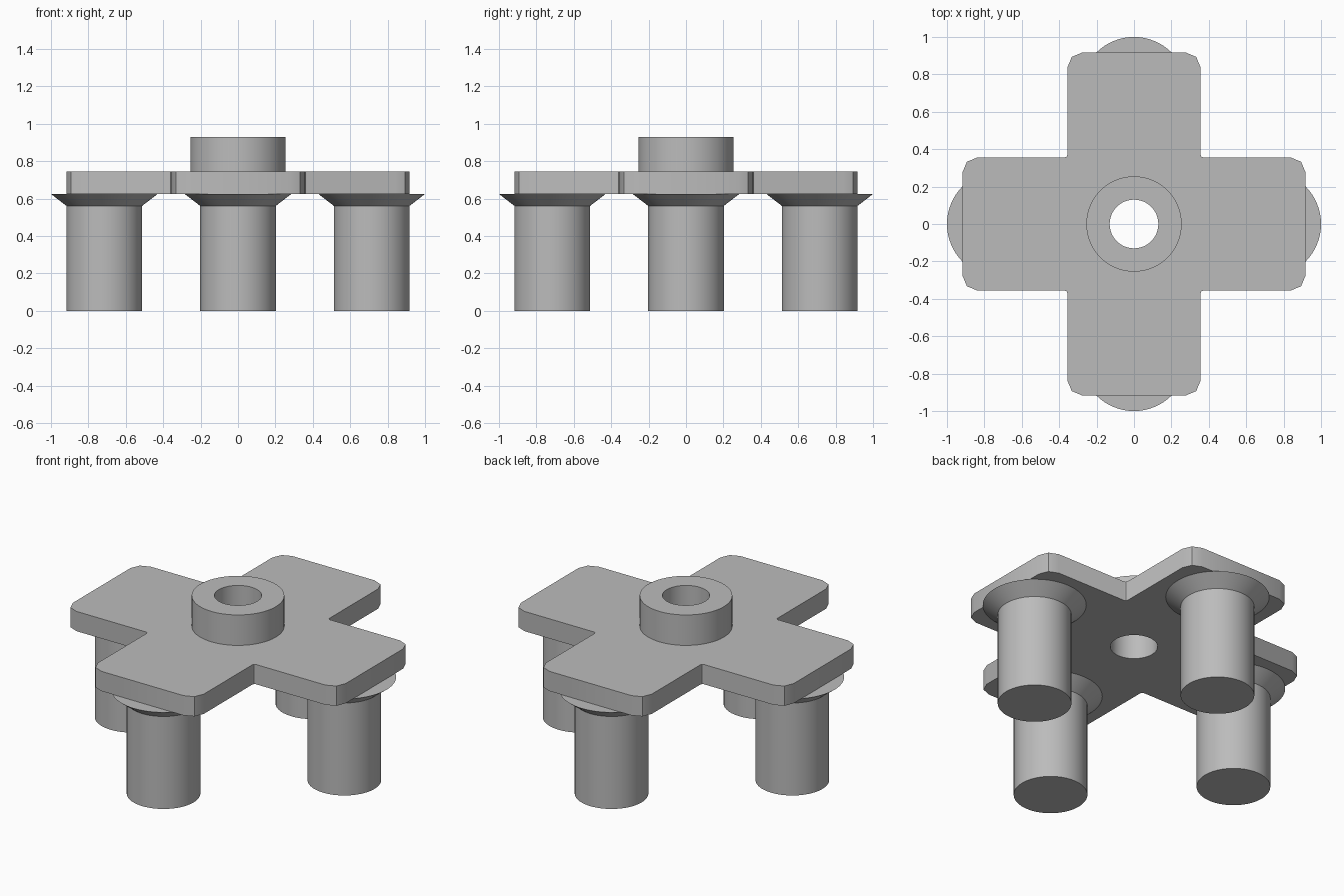
import bpy, bmesh
from math import cos, sin, pi, radians
from mathutils import Matrix, Vector

cube = bpy.data.objects.get("Cube")
if cube:
    bpy.data.objects.remove(cube, do_unlink=True)

grey = bpy.data.materials.new("plain grey")
grey.use_nodes = True
colour = (0.5, 0.5, 0.5, 1)
grey.diffuse_color = colour
grey.node_tree.nodes["Principled BSDF"].inputs["Base Color"].default_value = colour

PLATE_LOW, PLATE_TOP, HUB_TOP = 0.625, 0.745, 0.93
ARM_HALF, ARM_END = 0.356, 0.917
HUB_R, BORE_R = 0.255, 0.13
LEG_R, FLARE_R, LEG_TOP, LEG_REACH = 0.203, 0.285, 0.562, 0.715


def arc(cx, cy, r, start, end, steps):
    angles = [radians(start + (end - start) * i / steps) for i in range(steps + 1)]
    return [Vector((cx + r * cos(a), cy + r * sin(a), 0)) for a in angles]


def circle(r):
    return arc(0, 0, r, 0, 360, 64)[:-1]


def finish(name, bm):
    bmesh.ops.recalc_face_normals(bm, faces=bm.faces)
    mesh = bpy.data.meshes.new(name)
    bm.to_mesh(mesh)
    bm.free()
    mesh.materials.append(grey)
    obj = bpy.data.objects.new(name, mesh)
    bpy.context.collection.objects.link(obj)
    bpy.ops.object.select_all(action="DESELECT")
    obj.select_set(True)
    bpy.context.view_layer.objects.active = obj
    bpy.ops.object.shade_smooth_by_angle(angle=radians(30))
    return obj


def extrude_outlines(name, outlines, low, high):
    """Solid between two heights; the second outline is a through hole."""
    bm = bmesh.new()
    for points in outlines:
        verts = [bm.verts.new((p.x, p.y, low)) for p in points]
        for a, b in zip(verts, verts[1:] + verts[:1]):
            bm.edges.new((a, b))
    bmesh.ops.triangle_fill(bm, use_beauty=True, use_dissolve=False,
                            edges=bm.edges[:], normal=(0, 0, 1))
    result = bmesh.ops.extrude_face_region(bm, geom=bm.faces[:], use_keep_orig=True)
    top = [v for v in result["geom"] if isinstance(v, bmesh.types.BMVert)]
    bmesh.ops.translate(bm, verts=top, vec=(0, 0, high - low))
    return finish(name, bm)


# Cross plate: one arm's rounded end and inner corner, turned four times
corner, fillet = 0.08, 0.014
arm = (arc(ARM_END - corner, corner - ARM_HALF, corner, -90, 0, 2)
       + arc(ARM_END - corner, ARM_HALF - corner, corner, 0, 90, 2)
       + arc(ARM_HALF + fillet, ARM_HALF + fillet, fillet, 270, 180, 2))
cross = [Matrix.Rotation(k * pi / 2, 3, "Z") @ p for k in range(4) for p in arm]
extrude_outlines("cross_plate", [cross, circle(BORE_R)], PLATE_LOW, PLATE_TOP)

# Hollow hub on top of the plate
extrude_outlines("hub", [circle(HUB_R), circle(BORE_R)], PLATE_TOP, HUB_TOP)


# Round legs, each with a flared collar under the plate
def leg(name, x, y):
    bm = bmesh.new()
    rings = []
    for r, z in ((LEG_R, 0), (LEG_R, LEG_TOP), (FLARE_R, PLATE_LOW)):
        rings.append([bm.verts.new((x + p.x, y + p.y, z)) for p in circle(r)])
    for low, high in zip(rings, rings[1:]):
        for i in range(len(low)):
            bm.faces.new((low[i - 1], low[i], high[i], high[i - 1]))
    bm.faces.new(rings[0])
    bm.faces.new(rings[-1])
    finish(name, bm)


for side, dx, dy in (("left", 1, 0), ("back", 0, 1), ("right", -1, 0), ("front", 0, -1)):
    leg(side + "_leg", dx * LEG_REACH, dy * LEG_REACH)
